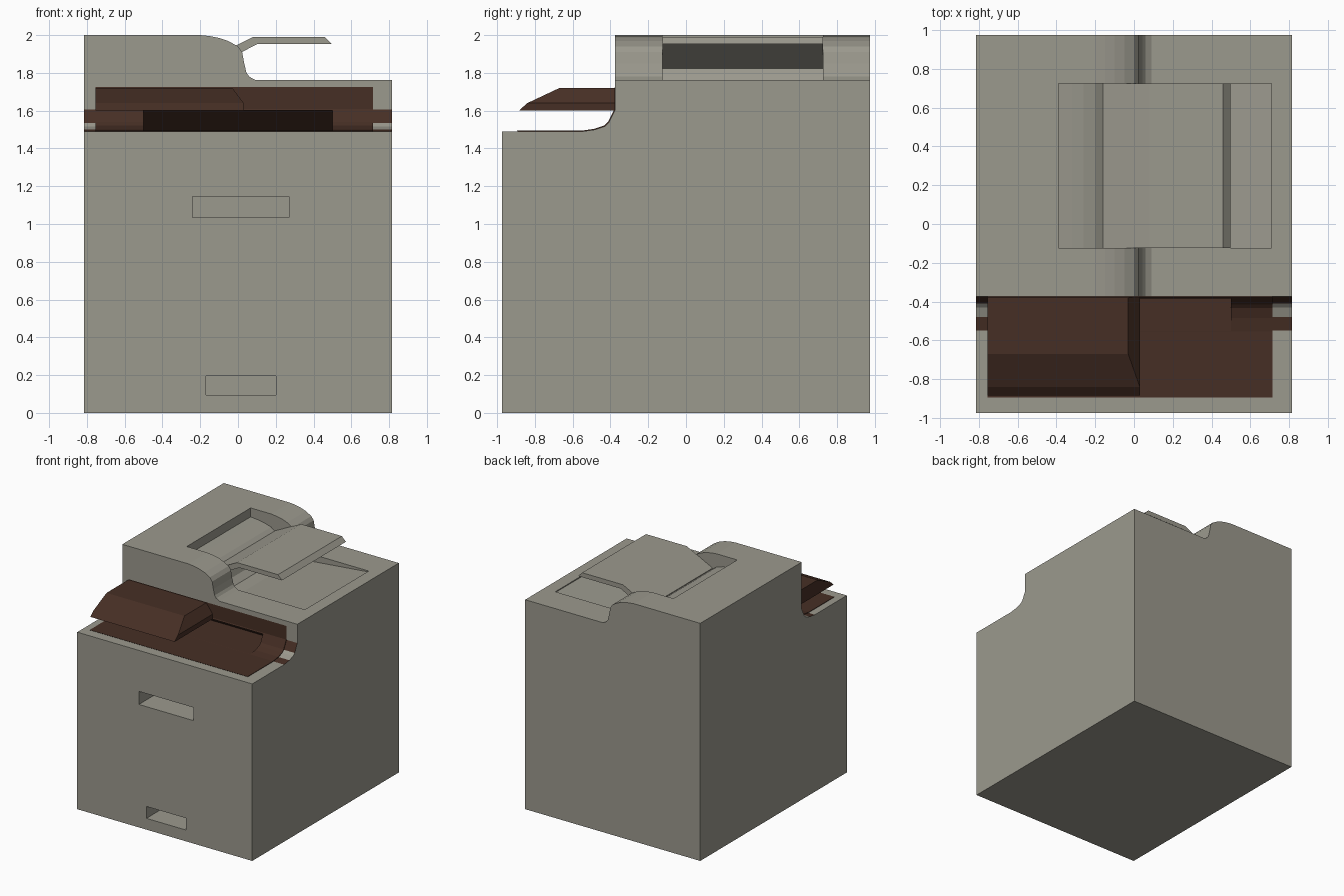
import bpy, bmesh
from mathutils import Vector

if "Cube" in bpy.data.objects:
    bpy.data.objects.remove(bpy.data.objects["Cube"])


def material(name, rgb):
    m = bpy.data.materials.new(name)
    m.diffuse_color = (*rgb, 1)
    m.use_nodes = True
    m.node_tree.nodes["Principled BSDF"].inputs["Base Color"].default_value = m.diffuse_color
    return m


GREY = material("warm grey plastic", (0.33, 0.32, 0.27))
BROWN = material("dark brown plastic", (0.062, 0.028, 0.018))


def mesh_object(name, bm, mat):
    bmesh.ops.recalc_face_normals(bm, faces=bm.faces)
    me = bpy.data.meshes.new(name)
    bm.to_mesh(me)
    bm.free()
    ob = bpy.data.objects.new(name, me)
    bpy.context.collection.objects.link(ob)
    me.materials.append(mat)
    return ob


def loft(name, rings, mat):
    """Closed solid through rings with equal point counts."""
    bm = bmesh.new()
    rs = [[bm.verts.new(p) for p in r] for r in rings]
    n = len(rs[0])
    for a, b in zip(rs, rs[1:]):
        for i in range(n):
            bm.faces.new((a[i], a[(i + 1) % n], b[(i + 1) % n], b[i]))
    bm.faces.new(rs[0])
    bm.faces.new(rs[-1])
    return mesh_object(name, bm, mat)


def prism_y(name, xz, y0, y1, mat=GREY):
    return loft(name, [[(x, y, z) for x, z in xz] for y in (y0, y1)], mat)


def prism_x(name, yz, x0, x1, mat=GREY):
    return loft(name, [[(x, y, z) for y, z in yz] for x in (x0, x1)], mat)


def carve(ob, cutters):
    """Subtract each cutter and bake the result."""
    for c in cutters:
        c.hide_render = True
        mod = ob.modifiers.new("cut", 'BOOLEAN')
        mod.operation, mod.solver, mod.object = 'DIFFERENCE', 'EXACT', c
    dg = bpy.context.evaluated_depsgraph_get()
    me = bpy.data.meshes.new_from_object(ob.evaluated_get(dg))
    ob.modifiers.clear()
    ob.data = me


# main cabinet: raised left half rolling down to a lower right half
W, D = 0.815, 0.975
roll = [(-0.2, 2), (-0.15, 1.995), (-0.1, 1.985), (-0.05, 1.968), (0, 1.94),
        (0.022, 1.91), (0.033, 1.85), (0.045, 1.8), (0.06, 1.78), (0.09, 1.763)]
body = prism_y("cabinet", [(-W, 0), (-W, 2)] + roll + [(W, 1.763), (W, 0)], -D, D)

# front output step with curved back
curve = [(-0.55, 1.49), (-0.48, 1.5), (-0.43, 1.517), (-0.41, 1.535), (-0.375, 1.605)]
step = prism_x("step_cutter", [(-1.1, 2.2), (-1.1, 1.49)] + curve + [(-0.375, 2.2)], -1, 1)

# paper feed pocket: repeats the roll further left and lower
floor = [(-0.39, 1.925), (-0.32, 1.918), (-0.26, 1.908), (-0.2, 1.89), (-0.155, 1.86),
         (-0.135, 1.8), (-0.11, 1.735), (-0.06, 1.695), (0.05, 1.69), (0.71, 1.755)]
pocket = prism_y("pocket_cutter", [(-0.39, 2.2)] + floor + [(0.71, 2.2)], -0.125, 0.725)

# paper exit slot with sloping roof
slot = prism_x("exit_cutter", [(-0.6, 1.4945), (-0.6, 1.6), (-0.37, 1.6), (-0.22, 1.4945)],
               -0.5, 0.5)


# recessed drawer grips
def grip(x0, x1, z0, z1):
    return prism_y("grip_cutter", [(x0, z0), (x1, z0), (x1, z1), (x0, z1)], -1.1, -D + 0.2)


grips = [grip(-0.24, 0.27, 1.035, 1.145), grip(-0.17, 0.2, 0.095, 0.195)]
carve(body, [step, pocket, slot] + grips)
body.data.materials.append(BROWN)
brown_slot = len(body.data.materials) - 1
for f in body.data.polygons:
    c = Vector(f.center)
    if abs(c.x) < 0.501 and -0.56 < c.y < -0.2 and 1.485 < c.z < 1.604:
        f.material_index = brown_slot

# thin brown lining of the step
path = [(-0.89, 1.49)] + curve + [(-0.375, 1.72)]
t = 0.004
outer = [(y - t, z + t) for y, z in path]
inner = [(y + t, z - t) for y, z in path]
lining = prism_x("step_lining", outer + inner[::-1], -0.755, 0.715, BROWN)
carve(lining, [slot])

# chamfered brown panel hanging over the step
panel_rings = [[(-0.755, y, z), (x, y, z), (x, -0.37, z), (-0.755, -0.37, z)]
               for x, y, z in ((0.03, -0.885, 1.6), (0.03, -0.84, 1.64), (-0.03, -0.67, 1.72))]
loft("control_panel", panel_rings, BROWN)

# paper feed tray rising out of the pocket
prism_y("feed_tray", [(-0.16, 1.87), (0.08, 1.99), (0.46, 1.99), (0.497, 1.952),
                      (0.1, 1.952), (-0.15, 1.82)], -0.125, 0.725)

for c in [step, pocket, slot] + grips:
    bpy.data.objects.remove(c)
